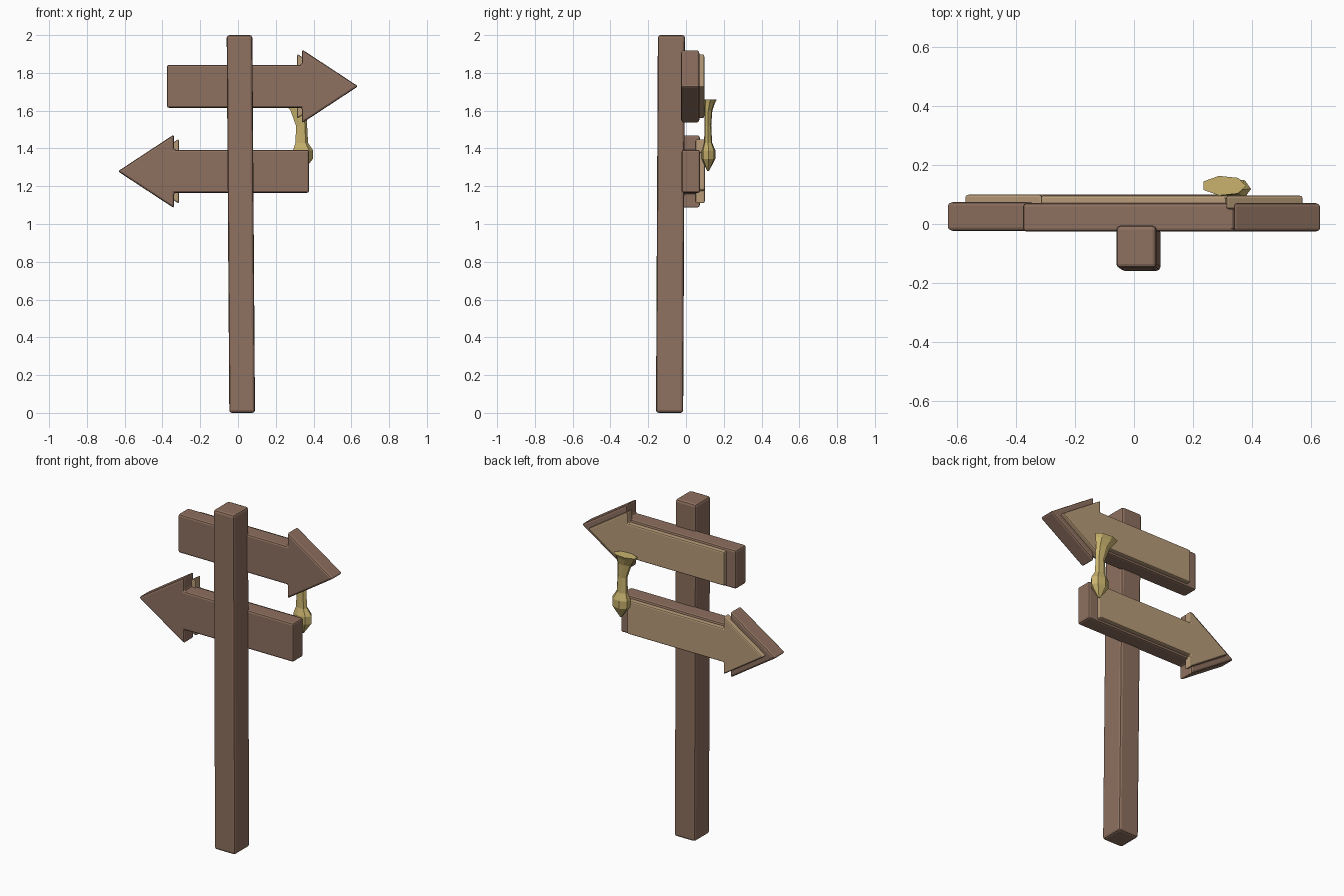
import bpy, bmesh, math
from mathutils import Vector

old = bpy.data.objects.get("Cube")
if old:
    bpy.data.objects.remove(old, do_unlink=True)


def material(name, rgb):
    m = bpy.data.materials.new(name)
    m.use_nodes = True
    m.diffuse_color = (*rgb, 1)
    m.node_tree.nodes["Principled BSDF"].inputs["Base Color"].default_value = (*rgb, 1)
    return m


WOOD = material("brown wood", (0.27, 0.163, 0.115))
PALE = material("pale wood", (0.48, 0.33, 0.19))
GOLD = material("gold", (0.58, 0.45, 0.155))


def loft(name, rings, mat, bevel=0):
    """Skin a list of equal-sized rings, cap both ends and bevel the edges."""
    bm = bmesh.new()
    loops = [[bm.verts.new(p) for p in ring] for ring in rings]
    n = len(loops[0])
    for a, b in zip(loops, loops[1:]):
        for i in range(n):
            j = (i + 1) % n
            bm.faces.new((a[i], a[j], b[j], b[i]))
    bm.faces.new(loops[0])
    bm.faces.new(loops[-1])
    bmesh.ops.recalc_face_normals(bm, faces=bm.faces)
    mesh = bpy.data.meshes.new(name)
    bm.to_mesh(mesh)
    bm.free()
    mesh.materials.append(mat)
    obj = bpy.data.objects.new(name, mesh)
    bpy.context.collection.objects.link(obj)
    if bevel:
        mod = obj.modifiers.new("soft edges", "BEVEL")
        mod.width = bevel
        mod.segments = 2
        mod.limit_method = "ANGLE"
    return obj


# Post, leaning very slightly
def square(cx, cy, z):
    return [(cx + sx * 0.068, cy + sy * 0.072, z)
            for sx, sy in ((-1, -1), (1, -1), (1, 1), (-1, 1))]


loft("post", [square(0.022, -0.087, 0), square(0.008, -0.077, 2)], WOOD, 0.014)

# Arrow outline: upper half from tail to tip, mirrored below
HALF = [(-0.502, 0.114), (0.213, 0.114), (0.213, 0.195), (0.51, 0)]
OUTLINE = HALF + [(x, -z) for x, z in reversed(HALF[:-1])]


def arrow(name, facing, cx, cz, y0, y1, scale, mat, bevel):
    rings = [[(cx + facing * scale * x, y, cz + scale * z) for x, z in OUTLINE]
             for y in (y0, y1)]
    return loft(name, rings, mat, bevel)


# Two signs pointing opposite ways, each with a smaller panel on its back
for level, facing, cz, dy in (("upper", 1, 1.729, 0), ("lower", -1, 1.279, 0.003)):
    cx = facing * 0.126
    arrow(level + "_sign_board", facing, cx, cz, -0.026 + dy, 0.071 + dy, 1, WOOD, 0.011)
    arrow(level + "_sign_panel", facing, cx, cz, 0.05, 0.097 + dy, 0.88, PALE, 0.008)

# Hanging ornament: flared top, thin neck, faceted bulb (z, cx, cy, rx, ry)
PROFILE = [
    (1.66, 0.305, 0.13, 0.076, 0.034),
    (1.64, 0.307, 0.125, 0.066, 0.029),
    (1.60, 0.32, 0.118, 0.046, 0.022),
    (1.52, 0.335, 0.116, 0.031, 0.018),
    (1.43, 0.336, 0.117, 0.035, 0.022),
    (1.39, 0.341, 0.119, 0.056, 0.037),
    (1.345, 0.342, 0.119, 0.054, 0.037),
    (1.28, 0.343, 0.117, 0.006, 0.005),
]
SIDES = 7
loft("hanging_ornament",
     [[Vector((cx + rx * math.cos(t), cy + ry * math.sin(t), z))
       for t in (math.tau * i / SIDES for i in range(SIDES))]
      for z, cx, cy, rx, ry in PROFILE], GOLD)
